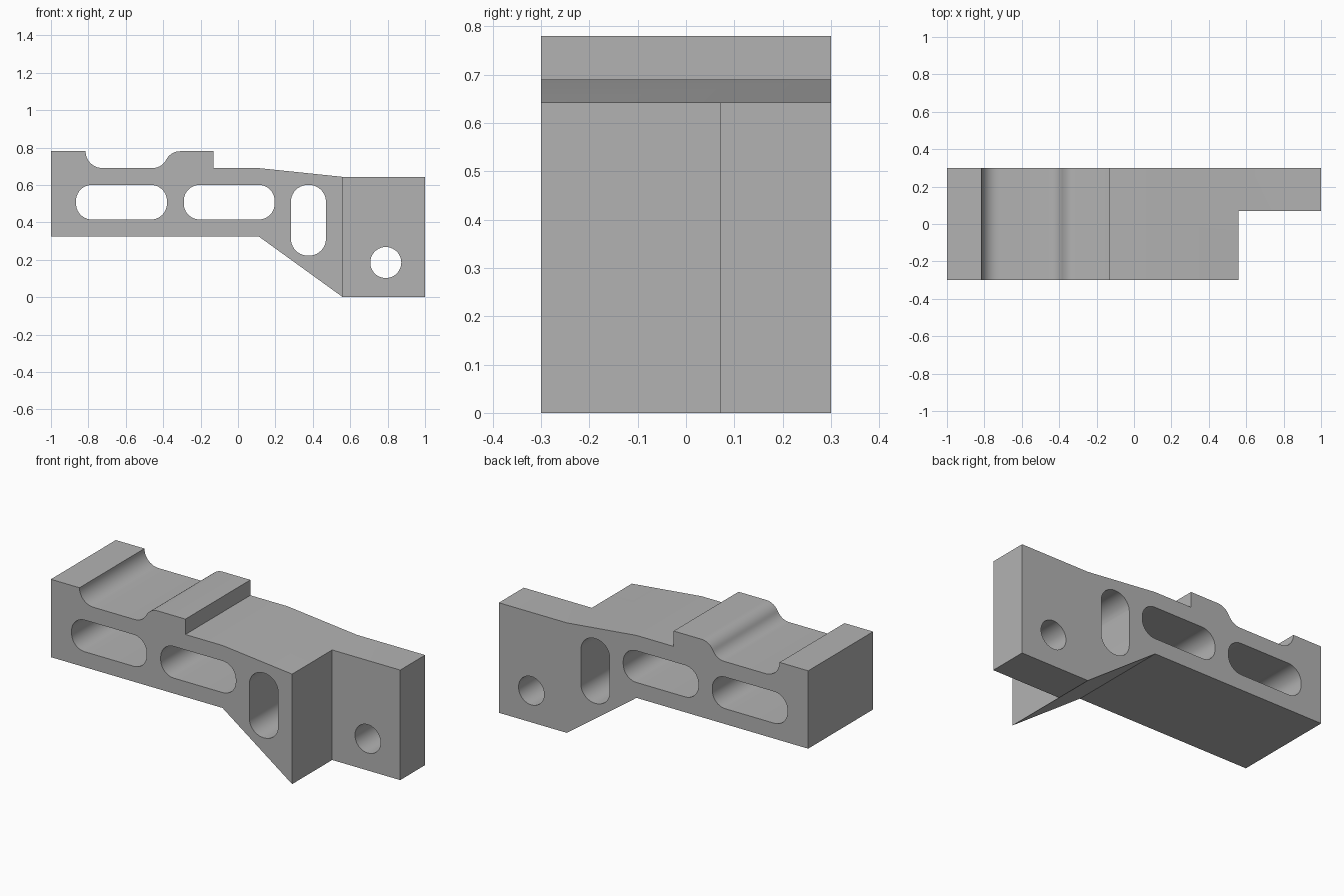
import bpy, bmesh, math
from mathutils import Vector

if "Cube" in bpy.data.objects:
    bpy.data.objects.remove(bpy.data.objects["Cube"], do_unlink=True)

FRONT, BACK = -0.3, 0.3

grey = bpy.data.materials.new("plain grey")
grey.use_nodes = True
COLOUR = (0.45, 0.45, 0.45, 1)
grey.diffuse_color = COLOUR
grey.node_tree.nodes["Principled BSDF"].inputs["Base Color"].default_value = COLOUR


def arc(cx, cz, r, start, end, steps=10):
    """Points along an arc in the xz plane, angles in degrees."""
    angles = [math.radians(start + (end - start) * i / steps) for i in range(steps + 1)]
    return [(cx + r * math.cos(a), cz + r * math.sin(a)) for a in angles]


def prism(name, profile, y0, y1):
    """Extrude an xz profile from y0 to y1."""
    bm = bmesh.new()
    face = bm.faces.new([bm.verts.new((x, y0, z)) for x, z in profile])
    result = bmesh.ops.extrude_face_region(bm, geom=[face])
    verts = [g for g in result["geom"] if isinstance(g, bmesh.types.BMVert)]
    bmesh.ops.translate(bm, verts=verts, vec=Vector((0, y1 - y0, 0)))
    bmesh.ops.recalc_face_normals(bm, faces=bm.faces)
    mesh = bpy.data.meshes.new(name)
    bm.to_mesh(mesh)
    bm.free()
    mesh.materials.append(grey)
    obj = bpy.data.objects.new(name, mesh)
    bpy.context.collection.objects.link(obj)
    return obj


def slot(x0, x1, z0, z1, r):
    """Rounded rectangle outline."""
    return (arc(x1 - r, z1 - r, r, 90, 0) + arc(x1 - r, z0 + r, r, 0, -90)
            + arc(x0 + r, z0 + r, r, 270, 180) + arc(x0 + r, z1 - r, r, 180, 90))


# Bracket outline: raised end pad, hollow saddle, stepped rib, sloped neck, deep end
TOP, SADDLE, END_TOP, BEAM_BOTTOM = 0.78, 0.69, 0.643, 0.325
R, SWEEP = 0.0825, 63
outline = [(-1, BEAM_BOTTOM), (-1, TOP)]
outline += arc(-0.725, TOP, TOP - SADDLE, 180, 270)
outline += arc(-0.457, SADDLE + R, R, -90, SWEEP - 90)
outline += arc(-0.31, TOP - R, R, 90 + SWEEP, 90)[1:]
outline += [(-0.13, TOP), (-0.13, SADDLE), (0.11, SADDLE), (0.56, END_TOP),
            (1, END_TOP), (1, 0), (0.56, 0), (0.11, BEAM_BOTTOM)]
bracket = prism("bracket_body", outline, FRONT, BACK)

# Cutters: front notch that thins the end plate, three slots and a bolt hole
notch = [(0.56, -0.2), (1.2, -0.2), (1.2, 1), (0.56, 1)]
cutters = [
    prism("notch_cutter", notch, FRONT - 0.2, 0.07),
    prism("outer_slot_cutter", slot(-0.866, -0.38, 0.415, 0.6, 0.085), FRONT - 0.1, BACK + 0.1),
    prism("inner_slot_cutter", slot(-0.29, 0.196, 0.415, 0.6, 0.085), FRONT - 0.1, BACK + 0.1),
    prism("upright_slot_cutter", slot(0.283, 0.47, 0.222, 0.6, 0.09), FRONT - 0.1, BACK + 0.1),
    prism("bolt_hole_cutter", arc(0.79, 0.185, 0.083, 0, 360, 40)[:-1], FRONT - 0.1, BACK + 0.1),
]
for cutter in cutters:
    cutter.hide_render = True
    mod = bracket.modifiers.new(cutter.name, "BOOLEAN")
    mod.operation = "DIFFERENCE"
    mod.solver = "EXACT"
    mod.object = cutter

# Bake the cuts and drop the cutters
bpy.context.view_layer.update()
graph = bpy.context.evaluated_depsgraph_get()
cut_mesh = bpy.data.meshes.new_from_object(bracket.evaluated_get(graph))
bracket.modifiers.clear()
bracket.data = cut_mesh
for cutter in cutters:
    bpy.data.objects.remove(cutter, do_unlink=True)

# Smooth the curved walls, keep the edges sharp
bpy.ops.object.select_all(action="DESELECT")
bracket.select_set(True)
bpy.context.view_layer.objects.active = bracket
bpy.ops.object.shade_smooth_by_angle(angle=math.radians(25))
